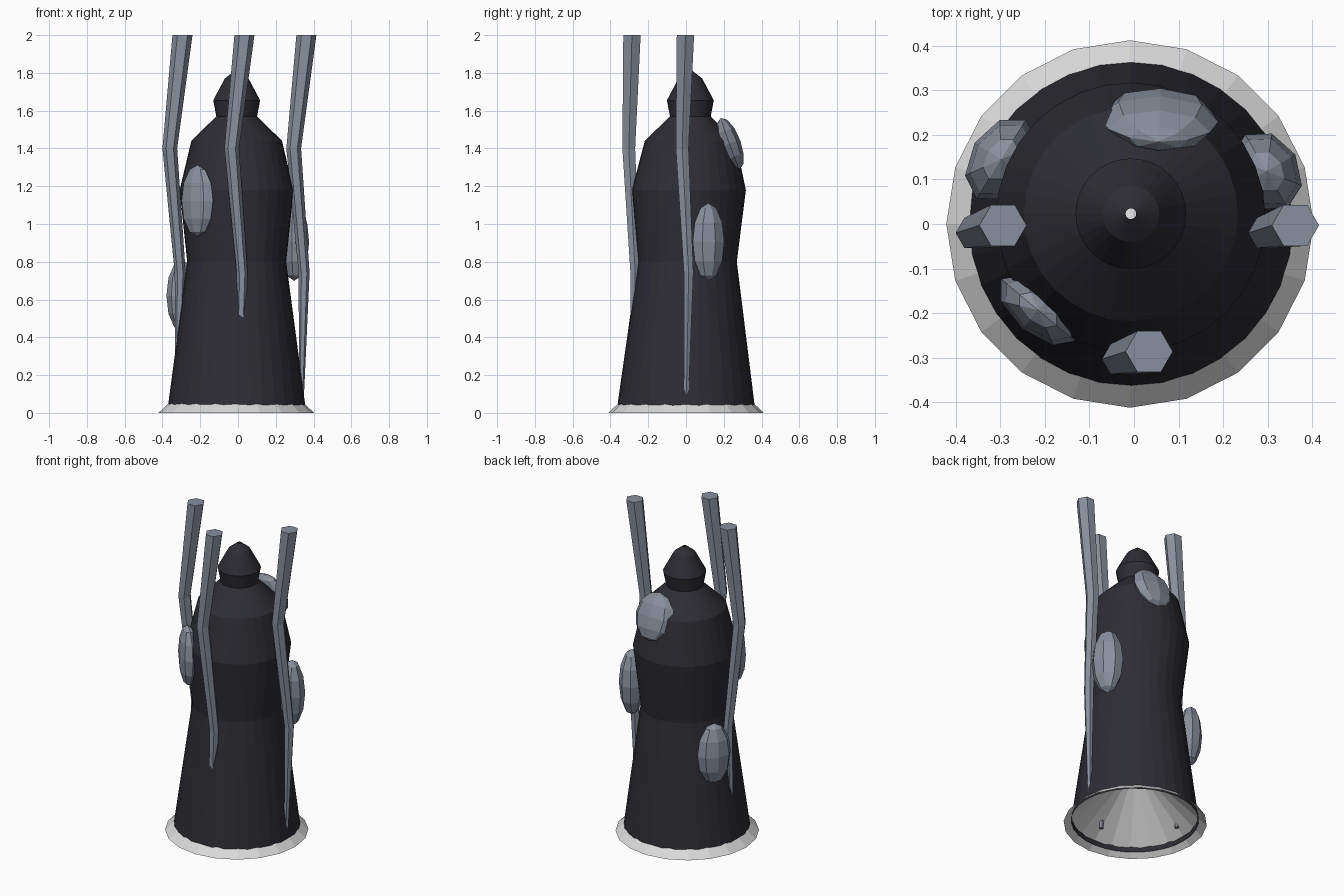
import bpy, bmesh
from math import sin, cos, pi, radians

cube = bpy.data.objects.get("Cube")
if cube:
    bpy.data.objects.remove(cube, do_unlink=True)


def material(name, rgb):
    mat = bpy.data.materials.new(name)
    mat.use_nodes = True
    mat.diffuse_color = (*rgb, 1)
    bsdf = mat.node_tree.nodes["Principled BSDF"]
    bsdf.inputs["Base Color"].default_value = (*rgb, 1)
    bsdf.inputs["Roughness"].default_value = 0.8
    return mat


dark = material("charcoal", (0.026, 0.026, 0.034))
grey = material("slate_grey", (0.25, 0.28, 0.34))
pale = material("pale_grey", (0.70, 0.70, 0.70))


def loft(name, sections, sides, mat, capped=False):
    """Join horizontal rings given as (x, y, z, radius), bottom to top."""
    bm = bmesh.new()
    rings = []
    for x, y, z, r in sections:
        angles = [2 * pi * i / sides for i in range(sides)]
        rings.append([bm.verts.new((x + r * cos(a), y + r * sin(a), z)) for a in angles])
    for low, high in zip(rings, rings[1:]):
        for i in range(sides):
            j = (i + 1) % sides
            bm.faces.new((low[i], low[j], high[j], high[i]))
    if capped:
        bm.faces.new(rings[0][::-1])
        bm.faces.new(rings[-1])
    mesh = bpy.data.meshes.new(name)
    bm.to_mesh(mesh)
    bm.free()
    mesh.materials.append(mat)
    obj = bpy.data.objects.new(name, mesh)
    bpy.context.collection.objects.link(obj)
    return obj


# Body: slightly leaning turned shell, open below, with a knob on top
body_profile = [
    (0.0, 0.018, 0.366), (0.007, 0.80, 0.262), (0.015, 1.18, 0.302),
    (0.022, 1.44, 0.24), (0.023, 1.57, 0.108), (0.023, 1.655, 0.124),
    (0.023, 1.77, 0.063), (0.023, 1.81, 0.012),
]
loft("body", [(-0.007, y, z, r) for y, z, r in body_profile], 32, dark)

# Base skirt: shallow hollow cone
loft("base_skirt", [(-0.009, 0, 0, 0.412), (-0.009, 0, 0.385, 0.001)], 20, pale)

# Bent tapering rods, three copies of one shape
rod_path = [
    (0.008, 0.002, 0.085, 0.013), (0.022, 0.014, 0.74, 0.029),
    (-0.033, -0.02, 1.40, 0.039), (0.034, -0.003, 2.0, 0.053),
]
for name, px, py in (("rod_left", 0.328, 0), ("rod_right", -0.328, 0),
                     ("rod_front", 0, -0.283)):
    loft(name, [(x + px, y + py, z, r) for x, y, z, r in rod_path], 6, grey, True)

# Flattened stones set into the body: location, half sizes, facing, tilt
stones = {
    "stone_front": ((-0.215, -0.193, 1.123), (0.055, 0.108, 0.19), 230, 0),
    "stone_left": ((0.297, 0.118, 0.905), (0.075, 0.095, 0.206), 30, 0),
    "stone_back": ((0.057, 0.234, 1.425), (0.056, 0.132, 0.145), 88, -20),
    "stone_right": ((-0.298, 0.145, 0.62), (0.07, 0.104, 0.19), 148, 0),
}
for name, (loc, size, facing, tilt) in stones.items():
    bpy.ops.mesh.primitive_uv_sphere_add(
        segments=8, ring_count=6, radius=1, location=loc,
        rotation=(0, radians(tilt), radians(facing)))
    stone = bpy.context.object
    stone.name = name
    stone.scale = size
    stone.data.materials.append(grey)
